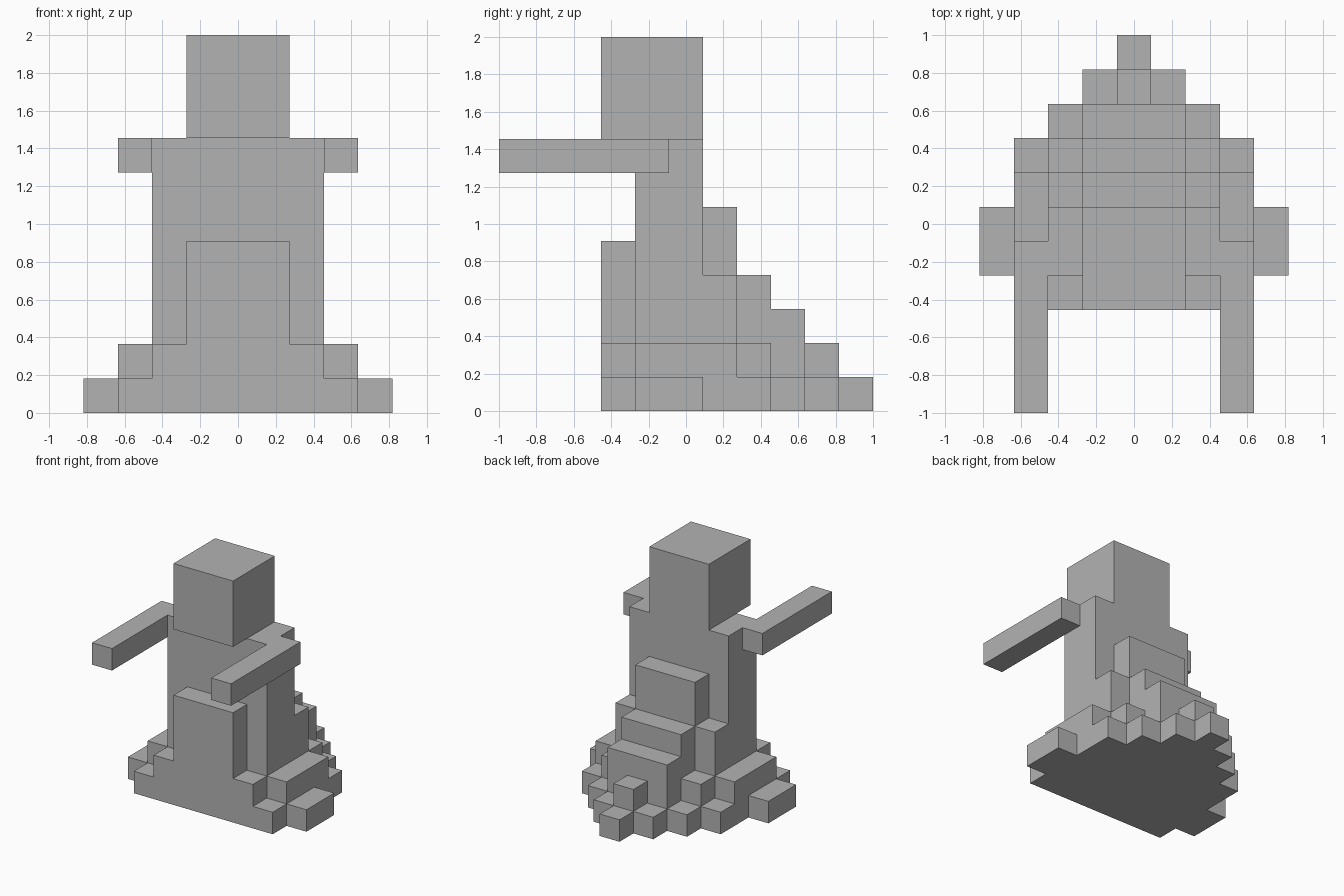
import bpy
import bmesh
from mathutils import Vector

cube = bpy.data.objects.get("Cube")
if cube:
    bpy.data.objects.remove(cube, do_unlink=True)

U = 2 / 11  # edge length of one block

stone = bpy.data.materials.new("plain_grey")
stone.use_nodes = True
GREY = (0.45, 0.45, 0.45, 1)
stone.diffuse_color = GREY
stone.node_tree.nodes["Principled BSDF"].inputs["Base Color"].default_value = GREY


def block(x, y, z):
    """Block cells covered by inclusive index ranges."""
    return {(i, j, k) for i in range(x[0], x[1] + 1)
            for j in range(y[0], y[1] + 1)
            for k in range(z[0], z[1] + 1)}


def centred(half, y, top):
    """Symmetric block standing on the ground, 'top' cells tall."""
    return block((-half, half), y, (0, top - 1))


def mirror(cells):
    return {(-i, j, k) for i, j, k in cells}


# Parts as groups of block cells
parts = {}
parts["head"] = block((-1, 1), (-2, 0), (8, 10))
parts["torso"] = centred(2, (-1, 0), 8)

# Stepped apron at the front
parts["front_apron"] = (centred(1, (-2, -2), 5) | centred(2, (-2, -2), 2)
                        | centred(3, (-2, -2), 1))

# Train at the back: (half width, row, height)
parts["back_train"] = set()
for half, row, top in [(1, 1, 6), (2, 1, 4), (1, 2, 4), (2, 2, 2), (3, 2, 1),
                       (1, 3, 3), (2, 3, 1), (0, 4, 2), (1, 4, 1), (0, 5, 1)]:
    parts["back_train"] |= centred(half, (row, row), top)

# Arms reaching forward and side steps, one per side
arm = block((3, 3), (-5, -1), (7, 7))
side = block((3, 3), (-1, 1), (0, 1)) | block((4, 4), (-1, 0), (0, 0))
for name, cells in (("arm", arm), ("side_step", side)):
    parts["left_" + name] = cells
    parts["right_" + name] = mirror(cells)

solid = set().union(*parts.values())


def build(name, cells):
    """Skin the exposed sides of the cells and merge flat areas."""
    bm = bmesh.new()
    for cell in cells:
        centre = Vector(cell) + Vector((0, 0, 0.5))
        for axis in range(3):
            for sign in (-1, 1):
                n = Vector((0, 0, 0))
                n[axis] = sign
                if tuple(int(a + b) for a, b in zip(cell, n)) in solid:
                    continue
                u = Vector((0, 0, 0))
                u[(axis + 1) % 3] = 0.5
                v = n.cross(u)
                mid = centre + n / 2
                corners = (mid - u - v, mid + u - v, mid + u + v, mid - u + v)
                bm.faces.new([bm.verts.new(c * U) for c in corners])
    bmesh.ops.remove_doubles(bm, verts=bm.verts, dist=0.001)
    bmesh.ops.dissolve_limit(bm, angle_limit=0.01, verts=bm.verts, edges=bm.edges)
    mesh = bpy.data.meshes.new(name)
    bm.to_mesh(mesh)
    bm.free()
    mesh.materials.append(stone)
    bpy.context.collection.objects.link(bpy.data.objects.new(name, mesh))


for part_name, part_cells in parts.items():
    build(part_name, part_cells)
